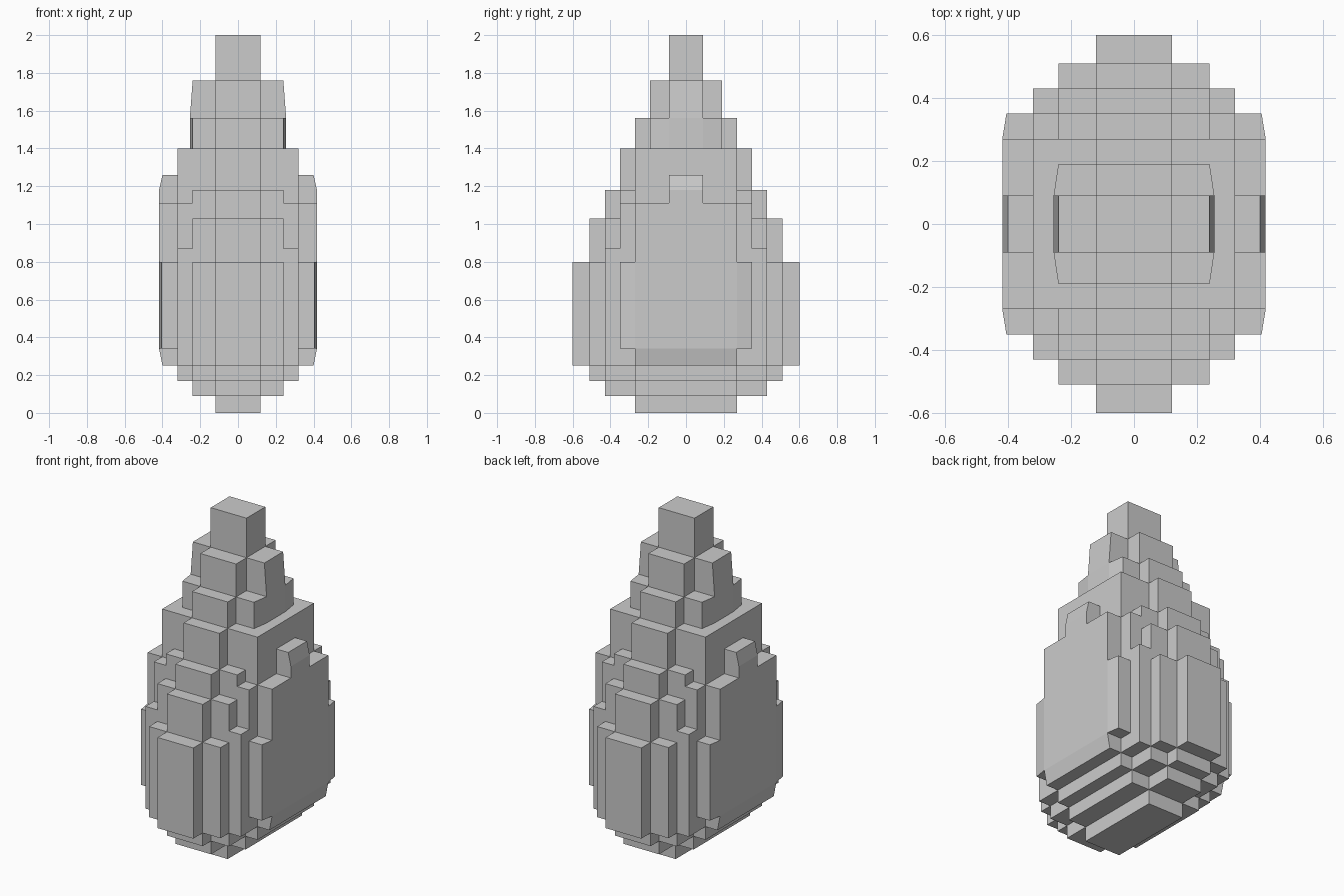
import bpy, bmesh

if "Cube" in bpy.data.objects:
    bpy.data.objects.remove(bpy.data.objects["Cube"])

# Half-width edges of the block columns
X = [0, .12, .24, .32, .40]
Y = [0, .09, .19, .27, .35, .43, .51, .60]

# Column tops and bottoms: one row per x strip (centre outwards), one entry per y strip
TOP = [[2.0, 1.76, 1.56, 1.40, 1.18, 1.03, .80],
       [1.76, 1.56, 1.40, 1.18, 1.03, .80],
       [1.40, 1.40, 1.40, 1.11, .87],
       [1.26, 1.11, 1.11, .80]]
BOTTOM = [[0, 0, 0, .09, .09, .17, .25],
          [.09, .09, .09, .17, .17, .25],
          [.17, .17, .17, .25, .25],
          [.25, .25, .25, .34]]
TOP[1][2] = TOP[1][2]
TOP[1][3] = 1.18
Z = sorted({z for table in (TOP, BOTTOM) for row in table for z in row})


def filled(i, j, k):
    """Is the cell (signed strip indices) inside the stepped drop?"""
    i = i if i >= 0 else -i - 1
    j = j if j >= 0 else -j - 1
    if i >= len(TOP) or j >= len(TOP[i]) or not 0 <= k < len(Z) - 1:
        return False
    mid = (Z[k] + Z[k + 1]) / 2
    return BOTTOM[i][j] < mid < TOP[i][j]


def position(a, b, c):
    """Grid corner to coordinates, with the slightly bulging sides."""
    x, y, z = X[abs(a)], Y[abs(b)], Z[c]
    if abs(a) == 4 and .3 < z < 1.2:
        x += .018 if abs(b) < 4 else .005
    if abs(a) == 2 and 1.38 < z < 1.6 and abs(b) < 2:
        x += .015
    return (x if a >= 0 else -x, y if b >= 0 else -y, z)


bm = bmesh.new()
verts = {}


def vert(key):
    if key not in verts:
        verts[key] = bm.verts.new(position(*key))
    return verts[key]


# Outer skin of the blocks
for i in range(-4, 4):
    for j in range(-7, 7):
        for k in range(len(Z) - 1):
            if not filled(i, j, k):
                continue
            for axis in range(3):
                for side in (0, 1):
                    n = [i, j, k]
                    n[axis] += 1 if side else -1
                    if filled(*n):
                        continue
                    u, v = (axis + 1) % 3, (axis + 2) % 3
                    loop = []
                    for du, dv in ((0, 0), (1, 0), (1, 1), (0, 1)):
                        corner = [i, j, k]
                        corner[axis] += side
                        corner[u] += du
                        corner[v] += dv
                        loop.append(vert(tuple(corner)))
                    bm.faces.new(loop if side else loop[::-1])

# Merge flat areas into large faces
bmesh.ops.dissolve_limit(bm, angle_limit=.01, verts=bm.verts[:], edges=bm.edges[:])
mesh = bpy.data.meshes.new("stepped_drop")
bm.to_mesh(mesh)
bm.free()
bpy.context.collection.objects.link(bpy.data.objects.new("stepped_drop", mesh))
